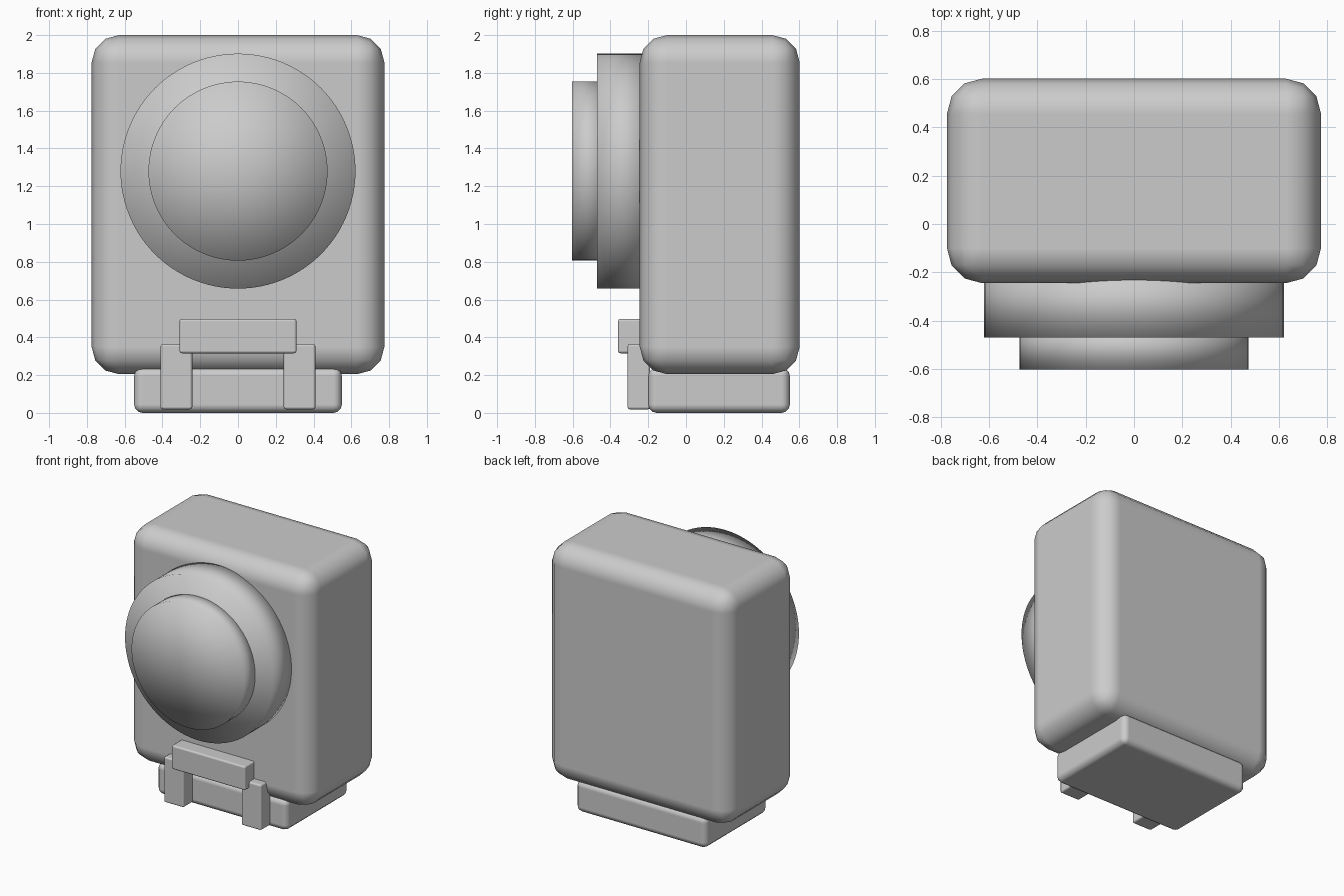
import bpy
import math

if "Cube" in bpy.data.objects:
    bpy.data.objects.remove(bpy.data.objects["Cube"])


def box(name, x, y, z, bevel, segments):
    """Rounded box from (min, max) ranges."""
    lo, hi = zip(x, y, z)
    bpy.ops.mesh.primitive_cube_add(
        size=1, location=[(a + b) / 2 for a, b in zip(lo, hi)])
    ob = bpy.context.object
    ob.name = name
    ob.scale = [b - a for a, b in zip(lo, hi)]
    bpy.ops.object.transform_apply(location=False, rotation=False, scale=True)
    bpy.ops.object.shade_smooth()
    mod = ob.modifiers.new("Bevel", 'BEVEL')
    mod.width = bevel
    mod.segments = segments
    mod.harden_normals = True
    return ob


def disc(name, radius, front, back, z):
    """Fully smooth cylinder facing -y, with fan caps for domed shading."""
    bpy.ops.mesh.primitive_cylinder_add(
        vertices=96, radius=radius, depth=back - front, end_fill_type='TRIFAN',
        location=(0, (front + back) / 2, z), rotation=(math.pi / 2, 0, 0))
    ob = bpy.context.object
    ob.name = name
    bpy.ops.object.shade_smooth()
    return ob


# Main housing and the plinth below it
box("body", (-0.775, 0.775), (-0.245, 0.602), (0.205, 2.0), 0.145, 3)
box("base", (-0.55, 0.55), (-0.2, 0.55), (0.0, 0.24), 0.045, 3)

# Stepped round front
disc("outer_ring", 0.622, -0.47, -0.18, 1.28)
disc("inner_dome", 0.474, -0.603, -0.42, 1.28)

# Front bracket: two posts and a crossbar
for side, label in ((-1, "left"), (1, "right")):
    xs = sorted((side * 0.242, side * 0.41))
    box("post_" + label, xs, (-0.31, -0.19), (0.018, 0.365), 0.014, 2)
box("crossbar", (-0.31, 0.31), (-0.36, -0.235), (0.315, 0.498), 0.014, 2)
